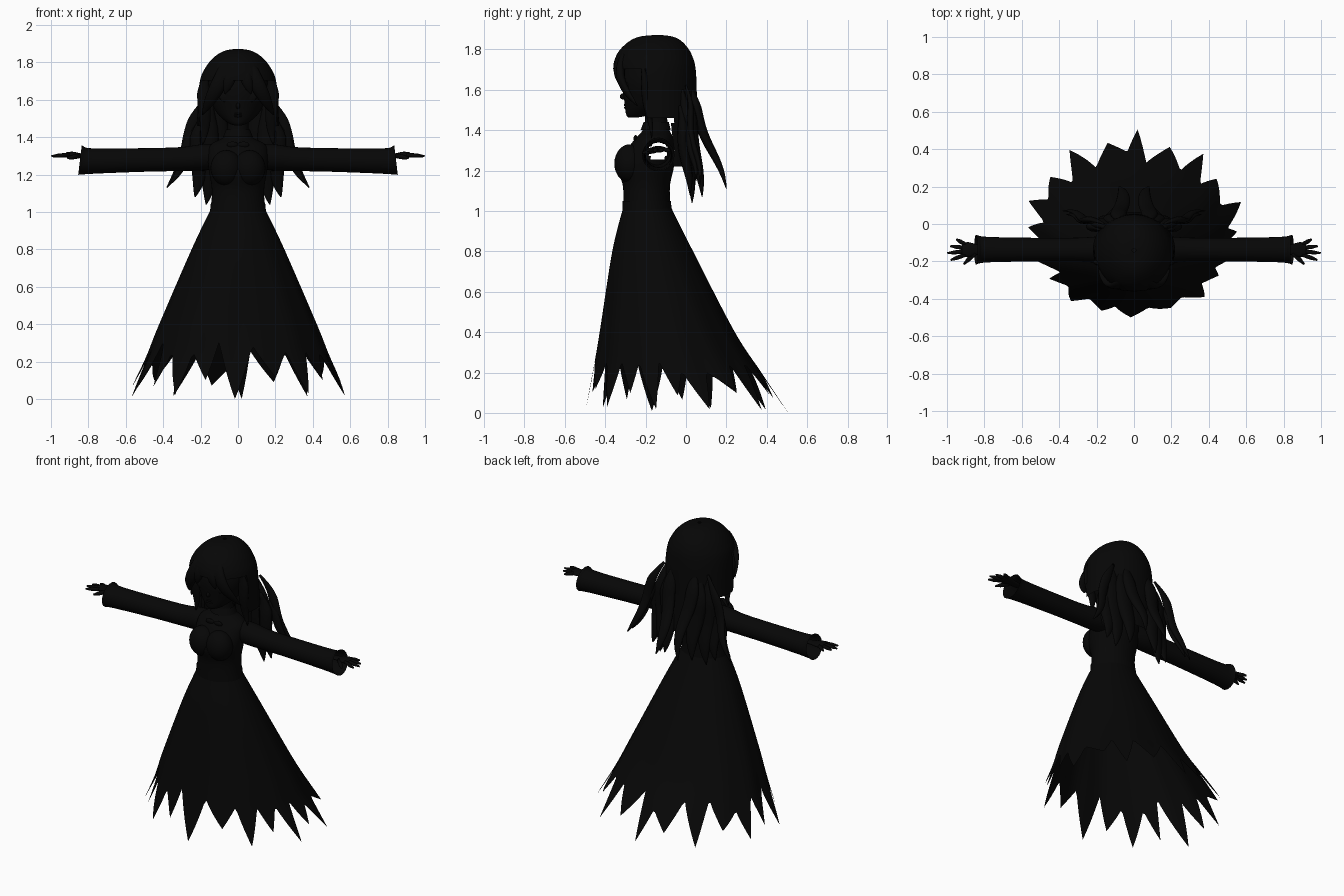
import bpy, bmesh, random
from math import sin, cos, pi, hypot
from mathutils import Vector

if "Cube" in bpy.data.objects:
    bpy.data.objects.remove(bpy.data.objects["Cube"], do_unlink=True)
random.seed(11)

black = bpy.data.materials.new("near_black")
black.use_nodes = True
COLOUR = (0.002, 0.002, 0.002, 1)
black.diffuse_color = COLOUR
black.node_tree.nodes["Principled BSDF"].inputs["Base Color"].default_value = COLOUR

SIDES = {"left": 1, "right": -1}
FORWARD, UP = Vector((0, 1, 0)), Vector((0, 0, 1))


def finish(obj, name):
    obj.name = name
    obj.data.materials.append(black)
    for polygon in obj.data.polygons:
        polygon.use_smooth = True


def spline(rows, steps):
    """Catmull-Rom samples through rows of numbers."""
    rows = [Vector(row) for row in rows]
    padded = [rows[0]] + rows + [rows[-1]]
    samples = []
    for before, start, end, after in zip(padded, rows, rows[1:], padded[3:]):
        enter, leave = (end - before) / 2, (after - start) / 2
        for k in range(steps):
            t = k / steps
            ease = t * t * (3 - 2 * t)
            samples.append(start.lerp(end, ease) + enter * t * (1 - t) ** 2 - leave * t * t * (1 - t))
    return samples + [rows[-1]]


def skin(name, rings, caps=False, drop=None):
    """Join closed rings of points; drop(centre) removes faces."""
    bm = bmesh.new()
    loops = [[bm.verts.new(point) for point in ring] for ring in rings]
    count = len(loops[0])
    for lower, upper in zip(loops, loops[1:]):
        for i in range(count):
            j = (i + 1) % count
            bm.faces.new((lower[i], lower[j], upper[j], upper[i]))
    if caps:
        bm.faces.new(loops[0])
        bm.faces.new(loops[-1])
    bmesh.ops.recalc_face_normals(bm, faces=bm.faces)
    if drop:
        gone = [face for face in bm.faces if drop(face.calc_center_median())]
        bmesh.ops.delete(bm, geom=gone, context='FACES')
    mesh = bpy.data.meshes.new(name)
    bm.to_mesh(mesh)
    bm.free()
    obj = bpy.data.objects.new(name, mesh)
    bpy.context.collection.objects.link(obj)
    finish(obj, name)


def outline(row, angle):
    height, half, front, back = row
    middle, depth = (front + back) / 2, (back - front) / 2
    return Vector((half * cos(angle), middle + depth * sin(angle), height))


def loft(name, rows, count=64, caps=False, drop=None):
    """Stack of ellipses, each row: height, half width, front y, back y."""
    rings = [[outline(row, 2 * pi * i / count) for i in range(count)] for row in spline(rows, 6)]
    skin(name, rings, caps, drop)


def tube(name, path, radii, flat, reference, caps=True, count=12):
    """Tapered tube with an elliptical section along a path."""
    rings = []
    last = len(path) - 1
    for i, (point, radius) in enumerate(zip(path, radii)):
        along = (path[min(i + 1, last)] - path[max(i - 1, 0)]).normalized()
        wide = along.cross(reference).normalized() * radius
        thin = wide.cross(along) * flat
        angles = [2 * pi * k / count for k in range(count)]
        rings.append([point + wide * cos(a) + thin * sin(a) for a in angles])
    skin(name, rings, caps)


def ball(name, location, scale):
    bpy.ops.mesh.primitive_uv_sphere_add(segments=24, ring_count=14, radius=1, location=location)
    bpy.context.object.scale = scale
    finish(bpy.context.object, name)


# Bodice with open armholes, continuing into the neck
def armhole(centre):
    return abs(centre.x) > .08 and hypot(centre.y + .137, centre.z - 1.295) < .047


loft("bodice", [(1, .145, -.31, -.075), (1.12, .14, -.312, -.08), (1.22, .155, -.335, -.06),
                (1.32, .162, -.28, -.06), (1.365, .14, -.245, -.065), (1.41, .065, -.21, -.085),
                (1.5, .055, -.2, -.1)], drop=armhole)
loft("waist_band", [(1, .15, -.315, -.07), (1.05, .145, -.315, -.075)])
loft("collar", [(1.4, .08, -.225, -.075), (1.44, .064, -.21, -.085)])

# Skirt: bell profile whose hem is torn into alternating long and short points
bell = spline([(1.02, .143, -.31, -.075), (.8, .248, -.366, .035), (.4, .42, -.43, .24),
               (.2, .5, -.465, .37), (0, .6, -.505, .5)], 10)
TIPS, COLUMNS, ROWS = 20, 12, 26


def bell_point(angle, height):
    for above, below in zip(bell, bell[1:]):
        if height >= below[0]:
            break
    row = above.lerp(below, (above[0] - height) / (above[0] - below[0]))
    point = outline(row, angle)
    fold = 1 + .012 * sin(angle * 13) * (1 - height)
    return Vector((point.x * fold, point.y * fold, height))


def tip_height(k):
    return random.uniform(0, .03) if k % 2 else random.uniform(.06, .12)


heights = [tip_height(k) for k in range(TIPS)]
heights[TIPS // 4] = heights[3 * TIPS // 4] = 0
turns = [(k + random.uniform(-.2, .2)) / TIPS for k in range(TIPS)]
hem = []
for k in range(TIPS):
    following = (k + 1) % TIPS
    gap = (turns[following] - turns[k]) % 1
    notch = random.uniform(.18, .26) + (.06 if k >= TIPS / 2 else 0)
    split = random.uniform(.25, .75)
    for column in range(COLUMNS):
        t = column / COLUMNS
        tip, climb = (heights[k], t / split) if t < split else (heights[following], (1 - t) / (1 - split))
        hem.append((2 * pi * (turns[k] + gap * t), tip + (notch - tip) * climb))
top = bell[0][0]
skin("torn_skirt", [[bell_point(angle, top + (low - top) * row / ROWS) for angle, low in hem]
                    for row in range(ROWS + 1)])

# Hollow sleeves with flared cuffs, flat hands with fanned fingers
sleeve = spline([(.1, 1.3, .062), (.18, 1.293, .07), (.3, 1.283, .064), (.5, 1.278, .063),
                 (.78, 1.272, .068), (.845, 1.276, .08)], 6)
palm = spline([(.79, 1.3, .024), (.84, 1.302, .028), (.885, 1.306, .04), (.92, 1.305, .034)], 5)
finger_ends = [.95, .982, .998, .98]
ARM_Y = -.137
for label, s in SIDES.items():
    for part, rows, flat, closed in (("sleeve", sleeve, 1, False), ("palm", palm, .4, True)):
        path = [Vector((x * s, ARM_Y, z)) for x, z, radius in rows]
        tube(f"{label}_{part}", path, [row[2] for row in rows], flat, UP, closed, 24)
    for i, end in enumerate(finger_ends):
        fan = 1.5 - i
        root = Vector((.9 * s, ARM_Y + fan * .018, 1.306))
        tip = Vector((end * s, ARM_Y + fan * .037, 1.298))
        tube(f"{label}_finger", [root, root.lerp(tip, .6), tip], [.011, .011, .005], 1, UP)
    root, tip = Vector((.85 * s, -.155, 1.3)), Vector((.91 * s, -.215, 1.287))
    tube(f"{label}_thumb", [root, root.lerp(tip, .6), tip], [.014, .012, .005], 1, UP)

# Bust, neck bow and eyes
for label, s in SIDES.items():
    ball(f"{label}_bust", (.062 * s, -.28, 1.235), (.085, .075, .095))
    ball(f"{label}_bow_loop", (.03 * s, -.25, 1.36), (.03, .01, .016))
    ball(f"{label}_eye", (.065 * s, -.292, 1.615), (.034, .01, .028))

# Head and face
loft("head", [(1.463, .02, -.285, -.24), (1.48, .06, -.297, -.17), (1.54, .12, -.305, -.06),
              (1.65, .16, -.315, -.01), (1.77, .13, -.28, -.03), (1.82, .03, -.2, -.1)], caps=True)
ball("nose", (0, -.308, 1.567), (.011, .02, .016))
for name, height in (("upper_lip", 1.525), ("lower_lip", 1.512)):
    ball(name, (0, -.3, height), (.022, .008, .006))


# Hair cap open over the face, and a curtain of hair behind the shoulders
def bare(centre):
    return centre.z < 1.7 and centre.y < -.2


def ahead_of_back(centre):
    return centre.y < -.065


loft("hair_cap", [(1.872, .01, -.15, -.13), (1.862, .07, -.235, -.06), (1.83, .125, -.295, -.01),
                  (1.77, .175, -.345, .03), (1.68, .207, -.36, .05), (1.46, .22, -.33, .055)],
     drop=bare)
loft("hair_curtain", [(1.6, .212, -.33, .045), (1.4, .212, -.3, .055), (1.22, .2, -.25, .065)],
     drop=ahead_of_back)


# Hair locks: pointed, wavy tubes, mirrored on both sides
def lock(name, radius, start, end, wave=0, bulge=0):
    steps = 18
    for label, s in SIDES.items():
        path, radii = [], []
        for i in range(steps + 1):
            t = i / steps
            point = Vector(start).lerp(Vector(end), t)
            point.x = (point.x + wave * sin(2 * pi * t)) * s
            point.y += wave * sin(3 * pi * t) / 2 - bulge * sin(pi * t)
            path.append(point)
            radii.append(radius * min(1, .2 + 3 * t) * (1 - t ** 4) + .003)
        tube(f"{label}_{name}", path, radii, .55, FORWARD)


lock("bang", .04, (.02, -.25, 1.84), (.19, -.24, 1.52), bulge=.08)
lock("short_bang", .032, (.01, -.27, 1.82), (.07, -.333, 1.63), bulge=.035)
lock("side_strand", .032, (.17, -.22, 1.74), (.19, -.17, 1.36), .008)
lock("outer_wave", .028, (.16, 0, 1.62), (.38, .07, 1.13), .018)
lock("split_lock", .026, (.2, 0, 1.48), (.36, .05, 1.15), .012)
lock("back_wave", .042, (.06, -.01, 1.66), (.08, .2, 1.11), .018)
lock("back_lock", .056, (.1, 0, 1.6), (.1, .08, 1.07), .01)
lock("long_lock", .06, (.15, -.02, 1.6), (.17, .03, 1.04), .012)
lock("lower_lock", .05, (.18, -.03, 1.52), (.23, .02, 1.08), .01)
